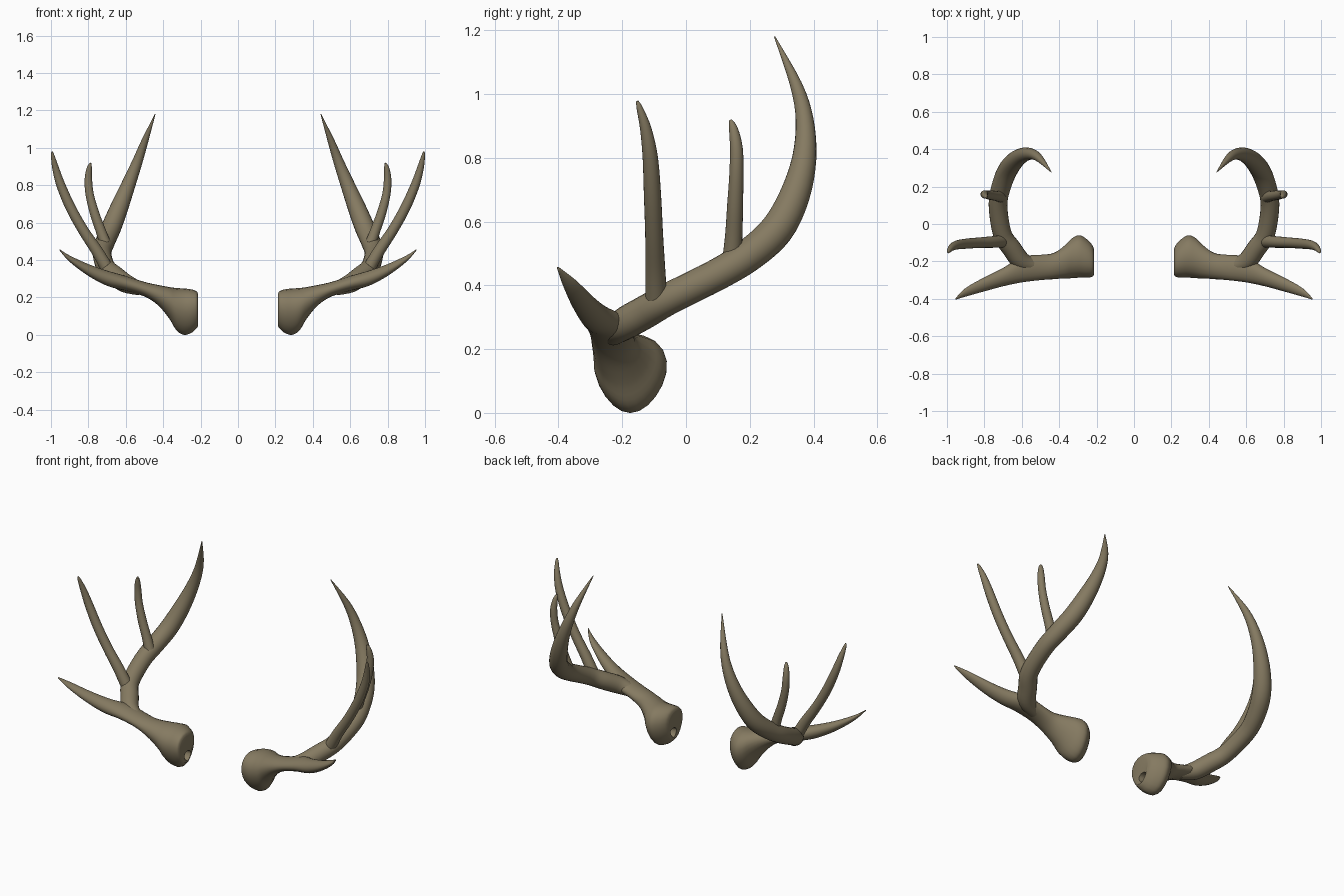
import bpy, bmesh, math
from mathutils import Vector

cube = bpy.data.objects.get("Cube")
if cube:
    bpy.data.objects.remove(cube)

SIDES = 20
STEPS = 4

# Single horn colour
horn = bpy.data.materials.new("horn_brown")
horn.use_nodes = True
horn_colour = (0.235, 0.195, 0.12, 1)
horn.diffuse_color = horn_colour
shader = next(n for n in horn.node_tree.nodes if n.type == 'BSDF_PRINCIPLED')
shader.inputs["Base Color"].default_value = horn_colour
shader.inputs["Roughness"].default_value = 0.7


def smooth_path(stations):
    """Catmull-Rom interpolation of stations with any number of values."""
    out = []
    last = len(stations) - 1
    for i in range(last):
        a, b = stations[max(i - 1, 0)], stations[i]
        c, d = stations[i + 1], stations[min(i + 2, last)]
        for s in range(STEPS):
            t = s / STEPS
            out.append([q + t * ((r - p) + t * ((2 * p - 5 * q + 4 * r - w)
                        + t * (3 * (q - r) + w - p))) / 2
                        for p, q, r, w in zip(a, b, c, d)])
    out.append(list(stations[last]))
    return out


def angles():
    return [math.tau * k / SIDES for k in range(SIDES)]


def tube_rings(stations):
    """Round rings along a path of x, y, z, radius."""
    path = smooth_path(stations)
    points = [Vector(p[:3]) for p in path]
    side = Vector((0, 1, 0))
    rings = []
    for i, p in enumerate(path):
        along = points[min(i + 1, len(points) - 1)] - points[max(i - 1, 0)]
        along.normalize()
        side = (side - along * side.dot(along)).normalized()
        other = along.cross(side)
        r = max(p[3], 0.002)
        rings.append([points[i] + r * (side * math.cos(a) + other * math.sin(a))
                      for a in angles()])
    return rings


def egg_rings(stations):
    """Upright oval rings from x, front y, back y, low z, high z, broader at the top."""
    rings = []
    for x, y0, y1, z0, z1 in stations:
        egg = 0.22 * max(0, min(1, (0.46 - x) / 0.1))
        rings.append([Vector((x,
                              (y0 + y1) / 2 + (y1 - y0) / 2 * math.cos(a) * (1 + egg * math.sin(a)),
                              (z0 + z1) / 2 + (z1 - z0) / 2 * math.sin(a)))
                      for a in angles()])
    return rings


def skin(name, rings, flip):
    """Bridge rings into a closed, smooth shaded object."""
    bm = bmesh.new()
    loops = [[bm.verts.new((v.x * flip, v.y, v.z)) for v in ring] for ring in rings]
    for lower, upper in zip(loops, loops[1:]):
        for k in range(SIDES):
            n = (k + 1) % SIDES
            bm.faces.new((lower[k], lower[n], upper[n], upper[k]))
    bm.faces.new(loops[0])
    bm.faces.new(loops[-1])
    bmesh.ops.recalc_face_normals(bm, faces=bm.faces)
    mesh = bpy.data.meshes.new(name)
    bm.to_mesh(mesh)
    bm.free()
    mesh.materials.append(horn)
    obj = bpy.data.objects.new(name, mesh)
    bpy.context.collection.objects.link(obj)
    bpy.ops.object.select_all(action='DESELECT')
    obj.select_set(True)
    bpy.context.view_layer.objects.active = obj
    bpy.ops.object.shade_smooth_by_angle(angle=math.radians(40))


# Peg socket sunk into the inner end of the base
socket = [(.26, -.21, -.16, .06, .11), (.217, -.215, -.155, .055, .115)]

# Flared base running outward into the brow tine
base = [
    (.213, -.265, -.14, .05, .215),
    (.222, -.28, -.115, .035, .233),
    (.25, -.285, -.085, .01, .243),
    (.29, -.285, -.062, 0, .248),
    (.33, -.288, -.077, .025, .25),
    (.37, -.29, -.115, .09, .256),
    (.43, -.295, -.155, .16, .267),
    (.5, -.3, -.165, .205, .283),
    (.6, -.312, -.175, .235, .315),
    (.7, -.333, -.235, .262, .343),
    (.8, -.36, -.285, .315, .378),
    (.9, -.388, -.342, .39, .424),
    (.955, -.405, -.398, .452, .458),
]

# Main beam and upright tines
beams = {
    "main_beam": [
        (.52, -.23, .245, .035), (.6, -.2, .275, .05), (.655, -.13, .315, .052),
        (.705, -.05, .36, .05), (.727, .1, .435, .05), (.71, .2, .497, .052),
        (.677, .285, .575, .053), (.635, .34, .68, .048), (.587, .371, .8, .038),
        (.54, .372, .92, .028), (.5, .345, 1.03, .019), (.443, .278, 1.18, .002)],
    "front_tine": [
        (.703, -.093, .36, .034), (.755, -.096, .45, .031), (.828, -.1, .56, .028),
        (.895, -.105, .68, .027), (.947, -.112, .8, .024), (.975, -.126, .89, .018),
        (.99, -.145, .955, .01), (.994, -.153, .978, .004)],
    "rear_tine": [
        (.71, .145, .49, .03), (.735, .15, .56, .027), (.767, .154, .65, .025),
        (.793, .158, .75, .022), (.8, .158, .83, .02), (.795, .149, .89, .014),
        (.788, .14, .918, .005)],
}

for prefix, flip in (("left_", 1), ("right_", -1)):
    skin(prefix + "base_and_brow_tine", egg_rings(socket + smooth_path(base)), flip)
    for name, stations in beams.items():
        skin(prefix + name, tube_rings(stations), flip)
